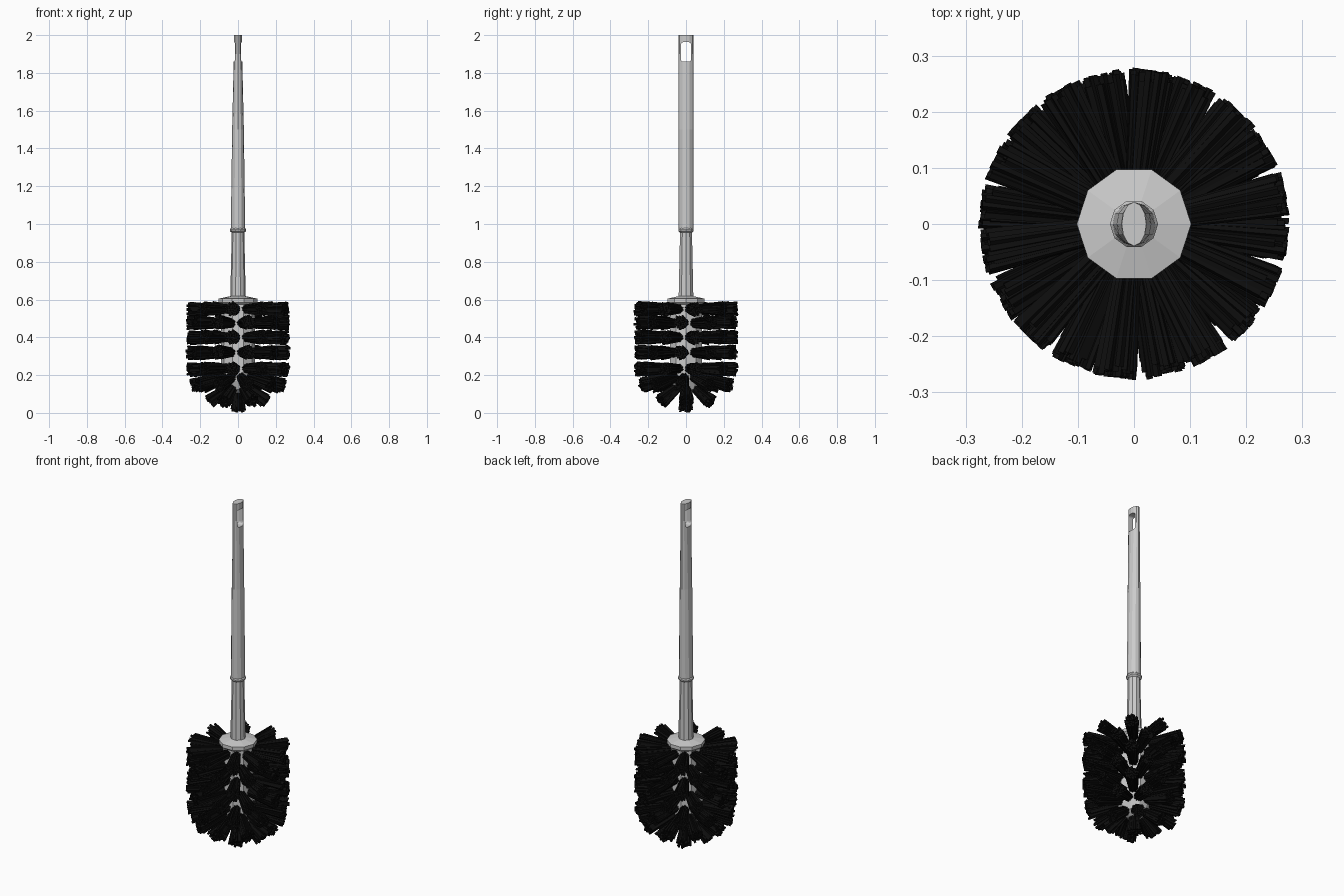
import bpy, bmesh, math, random
from mathutils import Vector

if "Cube" in bpy.data.objects:
    bpy.data.objects.remove(bpy.data.objects["Cube"])

random.seed(4)
SIDES = 10


def finish(name, bm, mat=None):
    bmesh.ops.recalc_face_normals(bm, faces=bm.faces[:])
    mesh = bpy.data.meshes.new(name)
    bm.to_mesh(mesh)
    bm.free()
    ob = bpy.data.objects.new(name, mesh)
    bpy.context.collection.objects.link(ob)
    if mat:
        mesh.materials.append(mat)
    return ob


def loft(name, sections, n=SIDES):
    """Capped loft through elliptical rings given as (z, rx, ry)."""
    bm = bmesh.new()
    rings = []
    for z, rx, ry in sections:
        rings.append([bm.verts.new((rx * math.cos(2 * math.pi * i / n),
                                    ry * math.sin(2 * math.pi * i / n), z))
                      for i in range(n)])
    for a, b in zip(rings, rings[1:]):
        for i in range(n):
            j = (i + 1) % n
            bm.faces.new((a[i], a[j], b[j], b[i]))
    bm.faces.new(rings[0])
    bm.faces.new(rings[-1])
    return finish(name, bm)


def turned(name, profile):
    return loft(name, [(z, r, r) for r, z in profile])


# Brush core with rounded bottom and shallow conical cap
turned("brush_core", [(0.03, 0.105), (0.065, 0.125), (0.085, 0.17), (0.09, 0.22),
                      (0.09, 0.575), (0.102, 0.585), (0.102, 0.605), (0.04, 0.618)])

# Lower stem and collar ring
turned("stem", [(0.041, 0.61), (0.033, 0.965)])
turned("collar", [(0.034, 0.955), (0.043, 0.963), (0.043, 0.972), (0.037, 0.98)])

# Handle, flattening towards the top
handle = loft("handle", [(0.975, 0.038, 0.039), (1.5, 0.031, 0.039),
                         (1.9, 0.022, 0.039), (2.0, 0.022, 0.039)], 12)

# Hanging slot with rounded corners, cut through the handle
outline = []
for cy, cz, start in ((0.014, 1.95, 0), (-0.014, 1.95, 90),
                      (-0.014, 1.873, 180), (0.014, 1.873, 270)):
    for k in range(4):
        t = math.radians(start + 30 * k)
        outline.append((cy + 0.013 * math.cos(t), cz + 0.013 * math.sin(t)))
bm = bmesh.new()
face = bm.faces.new([bm.verts.new((-0.1, y, z)) for y, z in outline])
ext = bmesh.ops.extrude_face_region(bm, geom=[face])
bmesh.ops.translate(bm, vec=(0.2, 0, 0),
                    verts=[g for g in ext["geom"] if isinstance(g, bmesh.types.BMVert)])
cutter = finish("slot_cutter", bm)
cutter.hide_render = True
mod = handle.modifiers.new("slot", "BOOLEAN")
mod.operation = "DIFFERENCE"
mod.solver = "EXACT"
mod.object = cutter
bpy.context.view_layer.objects.active = handle
bpy.ops.object.modifier_apply(modifier=mod.name)
bpy.data.objects.remove(cutter)

# Bristle tufts
black = bpy.data.materials.new("black_bristle")
black.diffuse_color = (0.004, 0.004, 0.004, 1)
black.use_nodes = True
black.node_tree.nodes["Principled BSDF"].inputs["Base Color"].default_value = black.diffuse_color


def bristle(bm, a, b, r0, r1, u, v):
    n = 4
    twist = random.random() * math.pi
    rings = []
    for p, r in ((a, r0), (b, r1)):
        rings.append([bm.verts.new(p + r * (u * math.cos(twist + math.tau * i / n)
                                            + v * math.sin(twist + math.tau * i / n)))
                      for i in range(n)])
    for i in range(n):
        j = (i + 1) % n
        bm.faces.new((rings[0][i], rings[0][j], rings[1][j], rings[1][i]))
    bm.faces.new(rings[0][::-1])
    bm.faces.new(rings[1])


def tuft(bm, base, tip, count=34):
    d = (tip - base).normalized()
    u = d.orthogonal().normalized()
    v = d.cross(u)
    for k in range(count):
        q = math.sqrt((k + 0.5) / count)
        t = k * 2.39996
        off = u * math.cos(t) * q + v * math.sin(t) * q
        end = tip + off * 0.036 + d * random.uniform(-0.014, 0.008)
        bristle(bm, base + off * 0.021, end, 0.005, 0.0075, u, v)


# Rows: base radius, base z, tip radius, tip z, tufts, start angle
rows = [(0.08, 0.55, 0.268, 0.55, 10, -97), (0.08, 0.475, 0.268, 0.48, 10, -78),
        (0.08, 0.40, 0.268, 0.40, 10, -97), (0.08, 0.32, 0.268, 0.32, 10, -78),
        (0.08, 0.235, 0.268, 0.23, 10, -97), (0.075, 0.19, 0.245, 0.145, 10, -78),
        (0.05, 0.135, 0.152, 0.06, 6, -60), (0, 0.12, 0, 0.01, 1, 0)]
for k, (r0, z0, r1, z1, count, start) in enumerate(rows):
    bm = bmesh.new()
    for i in range(count):
        a = math.radians(start + 360 * i / count)
        c, s = math.cos(a), math.sin(a)
        tuft(bm, Vector((r0 * c, r0 * s, z0)), Vector((r1 * c, r1 * s, z1)))
    finish(f"bristle_row_{k + 1}", bm, black)
